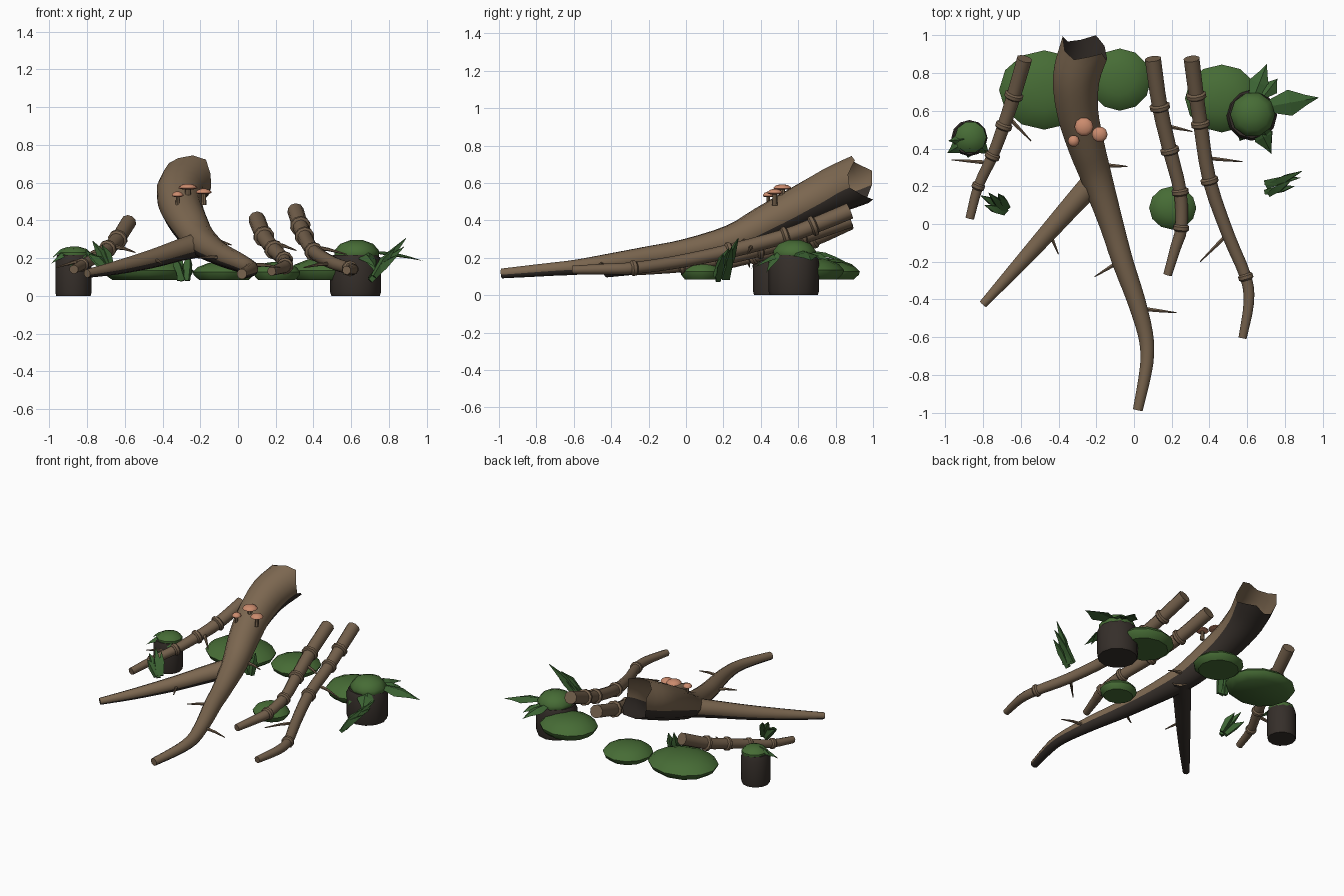
import bpy, math
from mathutils import Vector as V

if "Cube" in bpy.data.objects:
    bpy.data.objects.remove(bpy.data.objects["Cube"])


def mat(name, c):
    m = bpy.data.materials.new(name)
    m.diffuse_color = (*c, 1)
    m.use_nodes = True
    m.node_tree.nodes["Principled BSDF"].inputs["Base Color"].default_value = m.diffuse_color
    return m


BARK = mat("bark", (0.20, 0.135, 0.08))
DARK = mat("dark_bark", (0.036, 0.028, 0.023))
ROOT = mat("root_brown", (0.175, 0.118, 0.072))
MOSS = mat("moss_green", (0.062, 0.15, 0.036))
LEAF = mat("leaf_green", (0.045, 0.125, 0.033))
CAP = mat("mushroom_orange", (0.60, 0.26, 0.155))


def build(name, verts, faces, mats, angle=40):
    me = bpy.data.meshes.new(name)
    me.from_pydata([tuple(v) for v in verts], [], faces)
    for m in mats:
        me.materials.append(m)
    ob = bpy.data.objects.new(name, me)
    bpy.context.collection.objects.link(ob)
    bpy.ops.object.select_all(action='DESELECT')
    bpy.context.view_layer.objects.active = ob
    ob.select_set(True)
    if angle:
        bpy.ops.object.shade_smooth_by_angle(angle=math.radians(angle))
    return ob


def smooth_path(pts, n=3):
    """Catmull-Rom through (x, y, z, radius) points."""
    p = [V(q) for q in pts]
    p = [2 * p[0] - p[1]] + p + [2 * p[-1] - p[-2]]
    out = []
    for i in range(1, len(p) - 2):
        a, b, c, d = p[i - 1:i + 3]
        for k in range(n):
            t = k / n
            out.append(0.5 * (2 * b + (c - a) * t + (2 * a - 5 * b + 4 * c - d) * t * t
                              + (3 * b - a - 3 * c + d) * t ** 3))
    return out + [p[-2]]


def tube(name, path, mats, sides=10, cap_start=True, jag=0, under=False):
    verts, faces = [], []
    n = len(path)
    for i, q in enumerate(path):
        d = (path[min(i + 1, n - 1)].xyz - path[max(i - 1, 0)].xyz).normalized()
        s = d.cross(V((0, 0, 1)))
        s = s.normalized() if s.length > 1e-4 else V((1, 0, 0))
        u = s.cross(d)
        for k in range(sides):
            a = 2 * math.pi * (k + 0.5) / sides
            v = q.xyz + (s * math.cos(a) + u * math.sin(a)) * q.w
            if jag and i == 0:      # broken, splintered rim
                v += d * jag * (-1, 0.5, 1, -0.2)[k % 4]
            verts.append(v)
    for i in range(n - 1):
        for k in range(sides):
            a, b = i * sides + k, i * sides + (k + 1) % sides
            faces.append((b, a, a + sides, b + sides))
    if cap_start:
        faces.append(tuple(range(sides)))
    faces.append(tuple(range((n - 1) * sides, n * sides))[::-1])
    ob = build(name, verts, faces, mats)
    if under:                       # dark underside
        for f in ob.data.polygons:
            if f.normal.z < -0.4:
                f.material_index = 1
    return ob


def lathe(name, c, profile, mats, sides=12, sx=1, sy=1, angle=40):
    """Revolve (radius, z) rings around a centre and close both ends."""
    verts = [(c[0] + r * sx * math.cos(2 * math.pi * k / sides),
              c[1] + r * sy * math.sin(2 * math.pi * k / sides), z)
             for r, z in profile for k in range(sides)]
    faces = [(i * sides + k, i * sides + (k + 1) % sides,
              (i + 1) * sides + (k + 1) % sides, (i + 1) * sides + k)
             for i in range(len(profile) - 1) for k in range(sides)]
    faces += [tuple(range(sides))[::-1],
              tuple(range((len(profile) - 1) * sides, len(profile) * sides))]
    return build(name, verts, faces, mats, angle)


def leaf(name, base, tip, width, lift=0.02):
    """Folded pointed leaf with a raised midrib."""
    b, t = V(base), V(tip)
    s = (t - b).cross(V((0, 0, 1))).normalized() * width / 2
    up = V((0, 0, lift))
    m, e = b.lerp(t, 0.45) + up, b.lerp(t, 0.75) + up * 0.6
    verts = [b - s * 0.4, b + up * 0.5, b + s * 0.4, m - s - up, m, m + s - up,
             e - s * 0.4 - up * 0.5, e, e + s * 0.4 - up * 0.5, t]
    faces = [(0, 1, 4, 3), (1, 2, 5, 4), (3, 4, 7, 6), (4, 5, 8, 7), (6, 7, 9), (7, 8, 9)]
    build(name, verts, [f[::-1] for f in faces], [LEAF], 0)


def blade(name, base, tip, r):
    b, t = V(base), V(tip)
    m = b.lerp(t, 0.5) + V((0, 0, 0.012))
    tube(name, [V((*b, r * 0.7)), V((*m, r)), V((*t, 0.002))], [LEAF], 4)


def twig(name, base, tip, r=0.013):
    b, t = V(base), V(tip)
    m = b.lerp(t, 0.5) + V((0, 0, 0.006))
    tube(name, [V((*b, r)), V((*m, r * 0.7)), V((*t, 0.003))], [ROOT], 6)


# Hollow fallen trunk and its fork
trunk = [(-.26, .935, .62, .135), (-.305, .78, .555, .128), (-.3, .6, .468, .113),
         (-.255, .42, .378, .1), (-.2, .25, .295, .085), (-.12, 0, .236, .066),
         (-.06, -.2, .205, .058), (.01, -.4, .175, .05), (.06, -.58, .15, .042),
         (.07, -.7, .14, .037), (.055, -.82, .13, .033), (.02, -.985, .116, .027)]
tube("trunk", smooth_path(trunk), [BARK, DARK], 12, False, 0.035, True)
fork = [(-.17, .27, .28, .07), (-.3, .13, .245, .06), (-.46, -.05, .195, .05),
        (-.64, -.25, .15, .037), (-.8, -.425, .118, .023)]
tube("fork_branch", smooth_path(fork), [BARK, DARK], 10, under=True)

# Knotted roots, with rings at the listed path points
roots = {
    "left_root": ([(-.58, .875, .39, .042), (-.637, .68, .3, .04), (-.69, .52, .25, .036),
                   (-.75, .36, .205, .032), (-.825, .2, .165, .028), (-.87, .03, .14, .024)],
                  (1, 2, 3, 4)),
    "middle_root": ([(.1, .875, .405, .045), (.137, .62, .315, .043), (.19, .39, .245, .04),
                     (.245, .17, .19, .036), (.25, -.02, .158, .034), (.222, -.12, .145, .03),
                     (.178, -.27, .13, .024)], (1, 2, 3, 4)),
    "right_root": ([(.305, .875, .45, .044), (.33, .68, .37, .042), (.352, .53, .315, .04),
                    (.4, .23, .235, .038), (.5, -.06, .175, .035), (.592, -.28, .145, .032),
                    (.608, -.42, .14, .029), (.575, -.605, .135, .023)], (1, 2, 3, 5)),
}
for name, (pts, knots) in roots.items():
    tube(name, smooth_path(pts), [ROOT], 10)
    for j in knots:
        d = (V(pts[j + 1][:3]) - V(pts[j - 1][:3])).normalized() * 0.018
        p, r = V(pts[j][:3]), pts[j][3]
        tube(f"{name}_knot", [V((*(p + d * k), r * f)) for k, f in
                              ((-1, 1), (-.5, 1.3), (.5, 1.3), (1, 1))], [ROOT], 10)

# Side twigs
for b, t in [((-.14, .31, .29), (-.035, .305, .27)), ((-.08, -.2, .2), (-.21, -.28, .2)),
             ((.05, -.45, .165), (.225, -.47, .15)), ((-.455, -.03, .19), (-.4, -.16, .17)),
             ((-.66, .56, .26), (-.545, .44, .23)), ((-.77, .325, .195), (-.965, .34, .15)),
             ((.17, .52, .28), (.31, .49, .24)), ((.38, .35, .26), (.575, .33, .22)),
             ((.5, -.05, .17), (.35, -.2, .15))]:
    twig("twig", b, t)

# Low moss mounds with flat bottoms
for x, y, rx, ry, h in [(-.475, .71, .24, .21, .11), (-.075, .765, .165, .165, .09),
                        (.465, .665, .195, .18, .11), (.205, .085, .125, .115, .09)]:
    lathe("moss_mound", (x, y), [(.8, .085), (.96, .09 + h * .2), (1, .09 + h * .4),
          (.85, .09 + h * .68), (.5, .09 + h * .93), (.15, .09 + h)], [MOSS], 12, rx, ry)

# Dark stumps with mossy tops
for side, x, y, r, h, top in [("left", -.872, .455, .096, .215, .26),
                              ("right", .623, .576, .135, .215, .295)]:
    lathe(side + "_stump", (x, y), [(r * .95, 0), (r, .02), (r, h * .85), (r * .9, h)],
          [DARK], 12)
    g = top - h
    lathe(side + "_stump_moss", (x + .006, y + .004),
          [(r * .75, h - .03), (r * .88, h - .005), (r * .88, h + g * .3),
           (r * .65, h + g * .75), (r * .25, top)], [MOSS], 10)

# Leaves around the stumps
for b, t, w in [((.7, .62, .23), (.98, .67, .185), .14), ((.63, .66, .23), (.705, .85, .18), .11),
                ((.65, .53, .23), (.73, .37, .15), .1), ((.59, .5, .24), (.56, .44, .11), .08),
                ((.68, .5, .24), (.73, .43, .12), .08), ((.69, .68, .22), (.76, .77, .18), .09),
                ((-.9, .43, .23), (-.99, .375, .17), .07), ((-.87, .4, .24), (-.88, .35, .14), .06),
                ((-.84, .43, .23), (-.765, .37, .16), .07), ((-.9, .45, .25), (-.985, .44, .2), .05)]:
    leaf("stump_leaf", b, t, w)

# Grass tufts
for b, t in [((.7, .17, .08), (.85, .2, .22)), ((.71, .2, .09), (.89, .28, .305)),
             ((.7, .22, .09), (.88, .245, .26)), ((.72, .16, .1), (.83, .23, .25)),
             ((-.68, .07, .13), (-.77, .165, .29)), ((-.7, .09, .13), (-.81, .15, .24)),
             ((-.67, .09, .14), (-.72, .16, .27)), ((-.69, .06, .14), (-.79, .1, .22)),
             ((-.29, .54, .08), (-.35, .56, .22)), ((-.27, .54, .08), (-.26, .57, .23)),
             ((-.31, .55, .08), (-.31, .58, .25))]:
    blade("grass_blade", b, t, .026)

# Shelf of mushrooms on the trunk
for x, y, z, r in [(-.265, .515, .57, .05), (-.32, .44, .53, .031), (-.182, .475, .545, .042)]:
    lathe("mushroom_stem", (x, y), [(r * .35, z - .065), (r * .3, z)], [BARK], 8)
    lathe("mushroom_cap", (x, y), [(r * .6, z - .006), (r, z), (r * .95, z + .008),
          (r * .65, z + .018), (r * .2, z + .023)], [CAP], 10)
